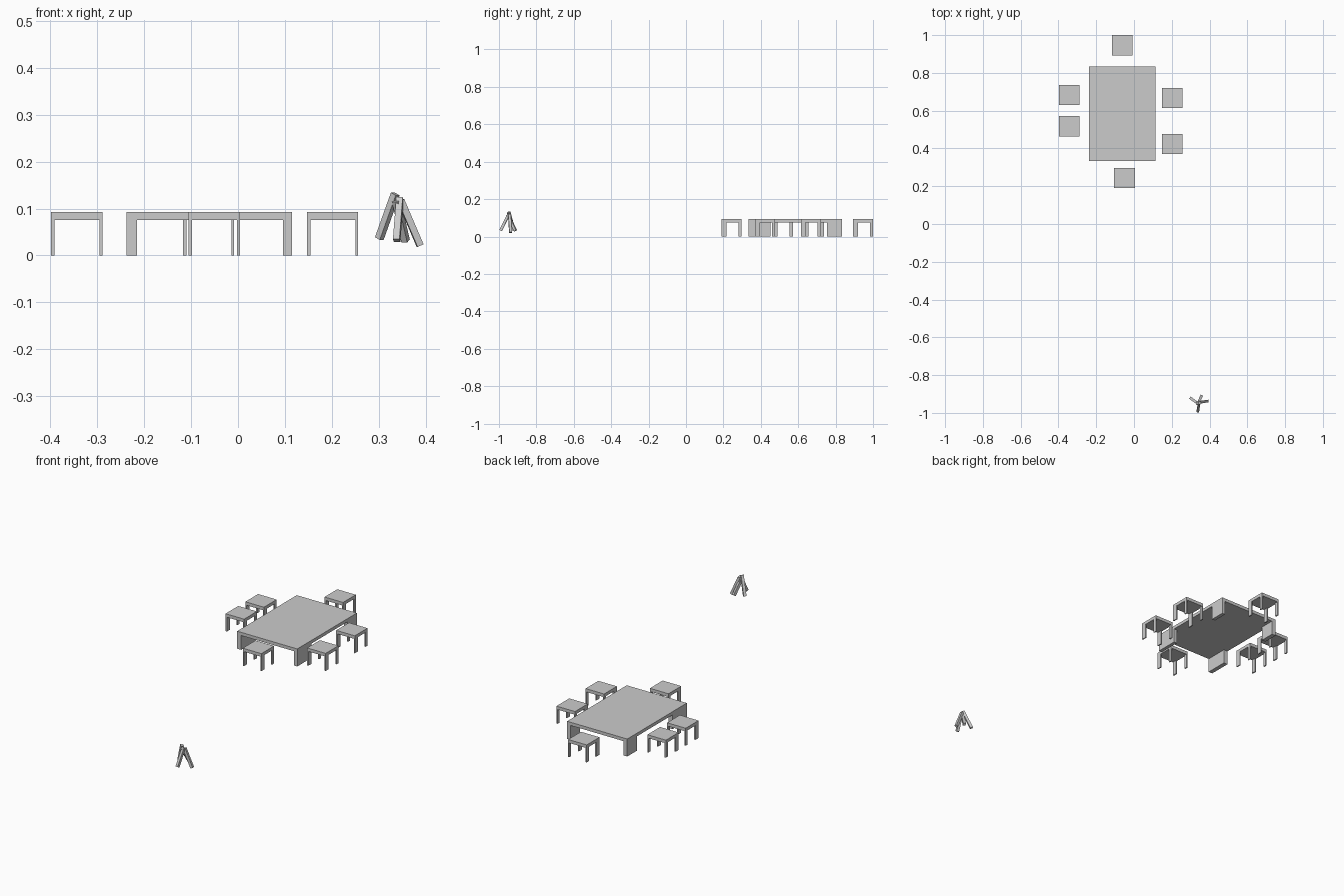
import bpy
from mathutils import Vector, Matrix

if "Cube" in bpy.data.objects:
    bpy.data.objects.remove(bpy.data.objects["Cube"])

HEIGHT, SLAB = 0.093, 0.017


def add_boxes(name, boxes):
    """One flat-shaded object made of axis-aligned (min, max) boxes."""
    verts, faces = [], []
    for lo, hi in boxes:
        n = len(verts)
        verts += [(x, y, z) for x in (lo[0], hi[0]) for y in (lo[1], hi[1]) for z in (lo[2], hi[2])]
        for f in ((0, 1, 3, 2), (4, 6, 7, 5), (0, 4, 5, 1), (2, 3, 7, 6), (0, 2, 6, 4), (1, 5, 7, 3)):
            faces.append([n + i for i in f])
    mesh = bpy.data.meshes.new(name)
    mesh.from_pydata(verts, [], faces)
    ob = bpy.data.objects.new(name, mesh)
    bpy.context.collection.objects.link(ob)
    return ob


def furniture(name, x, y, w, d):
    """Slab top with four plank legs, deeper at the front than at the back."""
    under = HEIGHT - SLAB
    add_boxes(name + "_top", [((x, y, under), (x + w, y + d, HEIGHT))])
    legs = []
    for x0, x1 in ((x, x + 0.066 * w), (x + 0.946 * w, x + w)):
        for y0, y1 in ((y, y + 0.24 * d), (y + 0.84 * d, y + d)):
            legs.append(((x0, y0, 0), (x1, y1, under)))
    add_boxes(name + "_legs", legs)


# dining table
furniture("table", -0.238, 0.333, 0.353, 0.50)

# stools around it
for i, (x, y) in enumerate([(-0.398, 0.630), (-0.398, 0.464), (0.147, 0.614),
                            (0.147, 0.370), (-0.117, 0.893), (-0.105, 0.190)]):
    furniture(f"stool_{i + 1}", x, y, 0.109, 0.107)

# leaning stack of firewood sticks: bottom and top centres
logs = [((0.301, -0.923, 0.036), (0.335, -0.948, 0.131)),
        ((0.388, -0.938, 0.021), (0.347, -0.944, 0.117)),
        ((0.338, -0.991, 0.032), (0.345, -0.947, 0.121)),
        ((0.357, -0.912, 0.031), (0.337, -0.953, 0.117))]
for i, (a, b) in enumerate(logs):
    a, b = Vector(a), Vector(b)
    h = (b - a).length / 2
    ob = add_boxes(f"firewood_{i + 1}", [((-0.007, -0.007, -h), (0.007, 0.007, h))])
    z = (b - a).normalized()
    flat = Vector((z.x, z.y, 0)).normalized()
    y = z.cross(flat).normalized()
    x = y.cross(z)
    rot = Matrix((x, y, z)).transposed().to_4x4()
    ob.matrix_world = Matrix.Translation((a + b) / 2) @ rot
